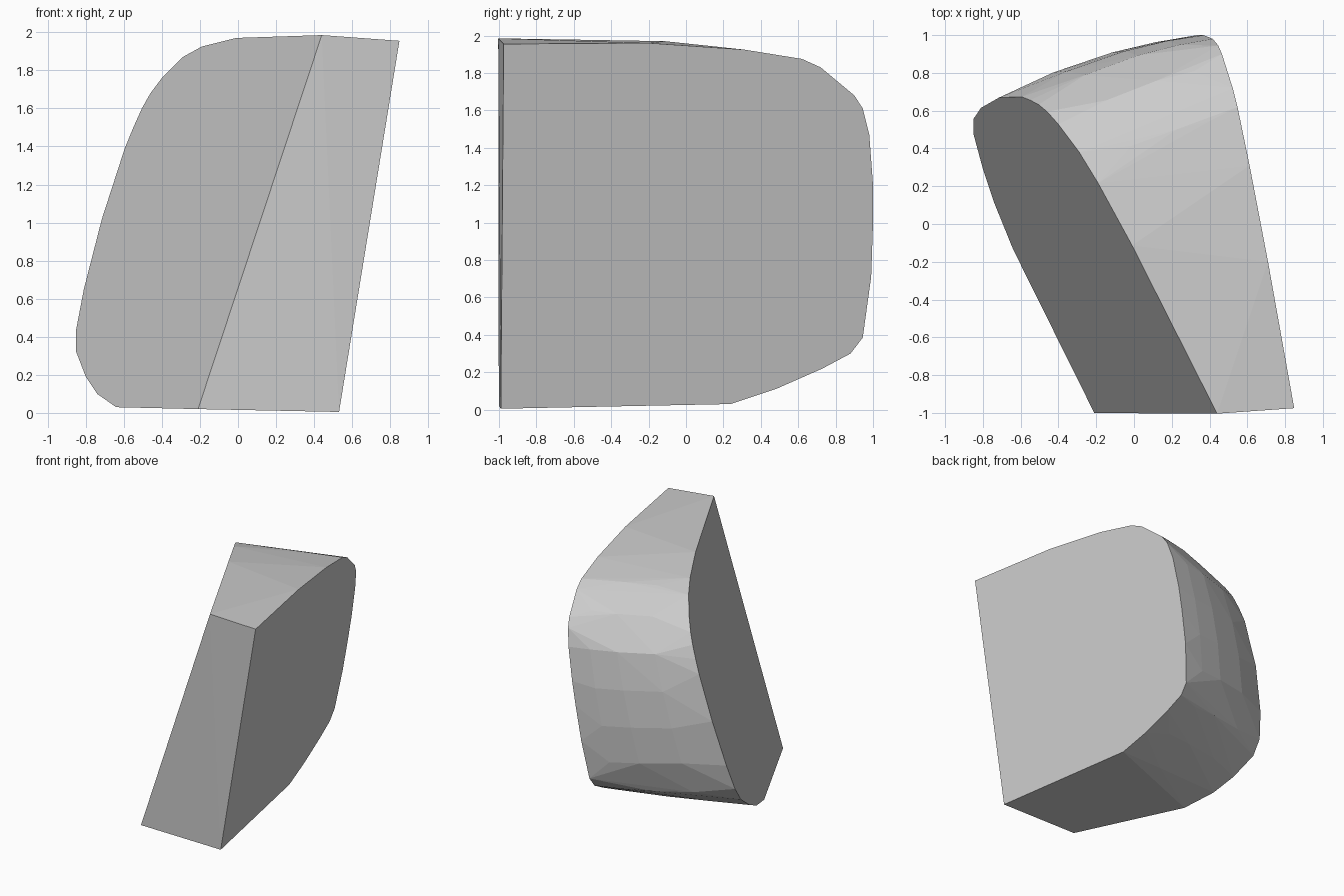
import bpy, bmesh, math
from mathutils import Vector

if "Cube" in bpy.data.objects:
    bpy.data.objects.remove(bpy.data.objects["Cube"])

# Left cap rim as (x, z), from bottom front corner round the back to top front corner
LEFT = [(-0.21, 0.02), (-0.64, 0.03), (-0.74, 0.10), (-0.80, 0.19), (-0.85, 0.32),
        (-0.85, 0.44), (-0.81, 0.65), (-0.715, 1.02), (-0.595, 1.39), (-0.55, 1.50),
        (-0.505, 1.60), (-0.46, 1.68), (-0.40, 1.76), (-0.29, 1.87), (-0.19, 1.925),
        (-0.01, 1.97), (0.44, 1.985)]
# Right cap rim as (y, z), same order
RIGHT = [(-0.99, 0.005), (0.24, 0.03), (0.48, 0.11), (0.73, 0.22), (0.88, 0.30),
         (0.945, 0.385), (0.99, 0.71), (1.0, 1.0), (1.0, 1.20), (0.98, 1.47),
         (0.945, 1.61), (0.90, 1.68), (0.72, 1.83), (0.62, 1.875), (0.31, 1.925),
         (-0.20, 1.96), (-0.975, 1.955)]


def resample(points, count):
    """Points spaced evenly along a polyline."""
    lengths = [0.0]
    for a, b in zip(points, points[1:]):
        lengths.append(lengths[-1] + (b - a).length)
    result = []
    for i in range(count):
        d = lengths[-1] * i / (count - 1)
        k = next(j for j in range(1, len(points)) if lengths[j] >= d - 1e-6)
        f = (d - lengths[k - 1]) / (lengths[k] - lengths[k - 1])
        result.append(points[k - 1].lerp(points[k], f))
    return result


# Lay each rim in its tilted cap plane
left_rim = [Vector((x, (-0.717 + 0.33 * z - x) / 0.5, z)) for x, z in LEFT]
right_rim = [Vector((0.352 - 0.18 * y + 0.164 * z, y, z)) for y, z in RIGHT]

# Bulged rings between the caps give the rounded back
points = left_rim + right_rim
pairs = list(zip(resample(left_rim, 18), resample(right_rim, 18)))
outward = Vector((-0.28, 0.96, 0.0))
for t in (0.3, 0.6, 0.82):
    for a, b in pairs:
        p = a.lerp(b, t)
        weight = min(1.0, max(0.0, (p.y + 0.1) / 0.8))
        points.append(p + outward * 0.05 * 4 * t * (1 - t) * weight)

# Wrap everything in one convex faceted body
bm = bmesh.new()
for p in points:
    bm.verts.new(p)
hull = bmesh.ops.convex_hull(bm, input=bm.verts[:])
loose = {g for g in hull["geom_interior"] + hull["geom_unused"]
         if isinstance(g, bmesh.types.BMVert)}
bmesh.ops.delete(bm, geom=list(loose), context='VERTS')
bmesh.ops.dissolve_limit(bm, angle_limit=math.radians(1.5),
                         verts=bm.verts[:], edges=bm.edges[:])
bmesh.ops.recalc_face_normals(bm, faces=bm.faces[:])

mesh = bpy.data.meshes.new("wedge_block")
bm.to_mesh(mesh)
bm.free()
block = bpy.data.objects.new("wedge_block", mesh)
bpy.context.collection.objects.link(block)

# Plain grey
grey = bpy.data.materials.new("light_grey")
grey.diffuse_color = (0.6, 0.6, 0.6, 1.0)
grey.use_nodes = True
grey.node_tree.nodes["Principled BSDF"].inputs["Base Color"].default_value = grey.diffuse_color
mesh.materials.append(grey)
